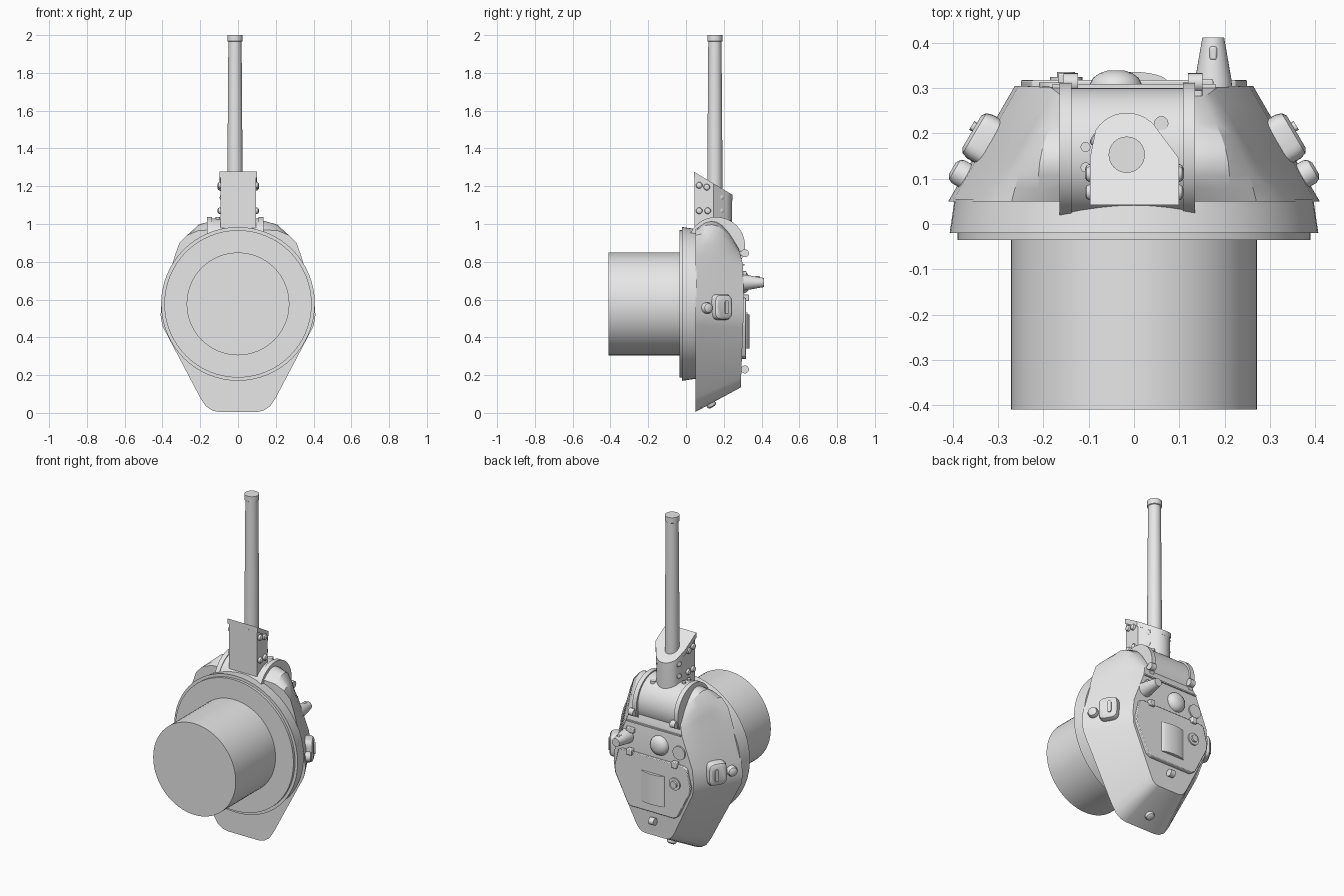
import bpy, bmesh, math
from mathutils import Vector

if "Cube" in bpy.data.objects:
    bpy.data.objects.remove(bpy.data.objects["Cube"])

grey = bpy.data.materials.new("plain_grey")
grey.use_nodes = True
grey.diffuse_color = (0.8, 0.8, 0.8, 1)
grey.node_tree.nodes["Principled BSDF"].inputs["Base Color"].default_value = (0.8, 0.8, 0.8, 1)


def finish(name, bm, angle=32, bevel=0):
    bmesh.ops.recalc_face_normals(bm, faces=bm.faces)
    me = bpy.data.meshes.new(name)
    bm.to_mesh(me)
    bm.free()
    me.materials.append(grey)
    ob = bpy.data.objects.new(name, me)
    bpy.context.collection.objects.link(ob)
    if bevel:
        mod = ob.modifiers.new("bevel", "BEVEL")
        mod.width, mod.segments = bevel, 2
    bpy.ops.object.select_all(action="DESELECT")
    ob.select_set(True)
    bpy.context.view_layer.objects.active = ob
    bpy.ops.object.shade_smooth_by_angle(angle=math.radians(angle))
    return ob


def loft(name, rings, **kw):
    bm = bmesh.new()
    vs = [[bm.verts.new(p) for p in ring] for ring in rings]
    n = len(vs[0])
    for a, b in zip(vs, vs[1:]):
        for i in range(n):
            bm.faces.new((a[i], a[(i + 1) % n], b[(i + 1) % n], b[i]))
    bm.faces.new(vs[0])
    bm.faces.new(vs[-1])
    return finish(name, bm, **kw)


def turned(name, base, axis, profile, n=32, **kw):
    """Round part: profile holds (radius, distance along axis)."""
    base, axis = Vector(base), Vector(axis).normalized()
    q = axis.to_track_quat("Z", "Y")
    ring = [(math.cos(2 * math.pi * i / n), math.sin(2 * math.pi * i / n)) for i in range(n)]
    return loft(name, [[base + q @ Vector((r * c, r * s, d)) for c, s in ring]
                       for r, d in profile], **kw)


def box(name, centre, size, bevel=0.004):
    bm = bmesh.new()
    bmesh.ops.create_cube(bm, size=1)
    for v in bm.verts:
        v.co = Vector(centre) + Vector([a * b for a, b in zip(v.co, size)])
    return finish(name, bm, bevel=bevel)


def knob(name, pos, axis, r, h):
    return turned(name, pos, axis, [(r, -0.03), (r, h * .5), (r * .85, h * .8), (r * .5, h)], n=20)


# Basket and turret ring
turned("basket", (0, -0.41, 0.577), (0, 1, 0), [(0.272, 0), (0.272, 0.42)], n=64)
turned("turret_ring", (0, -0.035, 0.577), (0, 1, 0),
       [(0.39, 0), (0.39, 0.015), (0.407, 0.015), (0.396, 0.09)], n=64)

# Cast shell: half outlines of floor and roof, blended with a bulging front
floor = [(.10, .005), (.135, .012), (.17, .035), (.20, .08), (.40, .46), (.41, .52),
         (.40, .60), (.335, .83), (.31, .90), (.27, .94), (.21, .965), (.12, .97)]
roof = [(.07, .135), (.09, .14), (.11, .155), (.13, .19), (.255, .45), (.263, .52),
        (.255, .60), (.185, .78), (.175, .81), (.165, .84), (.15, .865), (.12, .88)]
bulge = [0] * 7 + [.004, .02, .05, .075, .085]
roof_y = [.29, .29, .29, .292, .302, .305, .305, .302, .295, .287, .28, .275]
STEPS = 8
bm = bmesh.new()
rows = []
for s in range(STEPS + 1):
    t = s / STEPS
    half = []
    for (fx, fz), (rx, rz), b, ry in zip(floor, roof, bulge, roof_y):
        k = b * math.sin(math.pi * t)
        half.append((fx + (rx - fx) * t + k * .3, .05 + (ry - .05) * t, fz + (rz - fz) * t + k))
    rows.append([[bm.verts.new((sx * x, y, z)) for x, y, z in half] for sx in (1, -1)])
for a, b in zip(rows, rows[1:]):
    for side in (0, 1):
        for i in range(len(floor) - 1):
            bm.faces.new((a[side][i], a[side][i + 1], b[side][i + 1], b[side][i]))
    for e in (0, -1):
        bm.faces.new((a[0][e], a[1][e], b[1][e], b[0][e]))
for l, r in (rows[0], rows[-1]):
    for i in range(len(floor) - 1):
        bm.faces.new((l[i], l[i + 1], r[i + 1], r[i]))
finish("turret_shell", bm, angle=28)

# Mantlet drum with end flanges
turned("mantlet", (-0.14, 0.155, 0.885), (1, 0, 0), [(0.145, 0), (0.145, 0.25)], n=64)
for nm, x in (("right_flange", -0.165), ("left_flange", 0.108)):
    turned(nm, (x, 0.16, 0.885), (1, 0, 0), [(0.152, 0), (0.152, 0.027)], n=64)

# Gun cradle with slanted top
def slope(y):
    return 1.275 - (y - .04) * .6


arc = [(-.015 + .075 * math.cos(a), .168 + .075 * math.sin(a))
       for a in [math.radians(30 + 10 * i) for i in range(13)]]
section = [(-.092, .045), (.094, .045), (.094, .145)] + arc + [(-.092, .145)]
loft("gun_cradle", [[(x, y, .95) for x, y in section],
                    [(x, y, slope(y) - .025) for x, y in section]])
wide = [(x * 1.06, .155 + (y - .155) * 1.03) for x, y in section]
loft("cradle_front_plate", [[(x, y, slope(y) + d) for x, y in wide] for d in (-.027, .003)])
for side, x in ((1, .092), (-1, -.09)):
    for y, z in ((.07, 1.205), (.11, 1.195), (.07, 1.07), (.115, 1.07)):
        knob("cradle_bolt", (x, y, z), (side, 0, 0), .017, .018)
    for z in (1.07, 1.14):
        knob("cradle_upper_bolt", (-.015 + side * .066, .185, z), (side, .55, 0), .015, .014)
turned("sight_port", (.06, .222, .96), (0, 0, 1), [(.016, 0), (.016, .06)], n=20)
for y in (.125, .17):
    turned("mantlet_bolt", (-.107, y, 1), (0, 0, 1), [(.011, 0), (.011, .038)], n=16)

# Barrel
turned("barrel", (-.016, .153, 1.0), (0, 0, 1),
       [(.04, 0), (.04, .3), (.035, .965), (.04, .968), (.04, 1.0)], n=40)

# Roof hatch with a curved bulge
hatch = [(.20, .61), (.225, .60), (.25, .50), (.245, .46), (.165, .30), (.14, .285)]
ring = hatch + [(-x, z) for x, z in reversed(hatch)]
loft("roof_hatch", [[(x, y, z) for x, z in ring] for y in (.28, .318)], bevel=.004)
bow = [(-.005 + .08 * math.cos(a), .312 + .024 * math.sin(a))
       for a in [math.pi * i / 16 for i in range(17)]]
loft("hatch_bulge", [[(x, y, z) for x, y in bow] for z in (.34, .52)])
box("roof_seam", (0, .302, .783), (.36, .014, .008), 0)

# Roof fittings
turned("vent_dome", (-.04, .295, .69), (0, 1, 0),
       [(.058, 0), (.057, .015), (.05, .028), (.036, .038), (.018, .044)], n=32)
turned("periscope_cone", (.175, .29, .69), (0, 1, 0), [(.043, 0), (.04, .03), (.024, .122)], n=32)
box("periscope_slot", (.175, .377, .718), (.016, .03, .012))
box("periscope_foot", (.15, .305, .735), (.05, .03, .03))
turned("roof_disc", (-.17, .29, .68), (0, 1, 0), [(.04, 0), (.04, .022)], n=32)
turned("hatch_disc", (-.15, .30, .495), (0, 1, 0), [(.036, 0), (.036, .025), (.02, .025), (.02, .036)], n=28)
for x, z in ((-.15, .61), (.145, .61)):
    box("hatch_hinge", (x, .318, z), (.035, .03, .035))
for x, z in ((.135, .845), (-.14, .845), (0, .23)):
    box("lifting_lug_foot", (x, .298, z), (.032, .04, .022))
    turned("lifting_lug", (x - .016, .312, z), (1, 0, 0), [(.021, 0), (.021, .032)], n=20)

# Side ports on the sloping walls, and the rear plug
for side in (1, -1):
    n = Vector((side * .255, .15, 0)).normalized()
    up = Vector((-n.y * side, n.x * side, 0))
    c = Vector((side * .335, .19, .56))
    shape = []
    for i in range(32):
        a = 2 * math.pi * i / 32
        u, w = math.cos(a), math.sin(a)
        shape.append((math.copysign(abs(u) ** .5, u), math.copysign(abs(w) ** .5, w)))
    layers = ((1, -.05), (1, .005), (.92, .02), (.74, .027))
    loft("side_port", [[c + up * (.056 * k * u) + Vector((0, 0, .068 * k * w)) + n * d
                        for u, w in shape] for k, d in layers])
    loft("side_port_plug", [[c + up * (.011 * u + .012) + Vector((0, 0, .035 * w)) + n * d
                             for u, w in shape] for d in (.02, .034)])
    knob("side_knob", (side * .375, .108, .555), n, .029, .03)
knob("rear_plug", (0, .13, .05), (0, .49, -.87), .026, .022)
